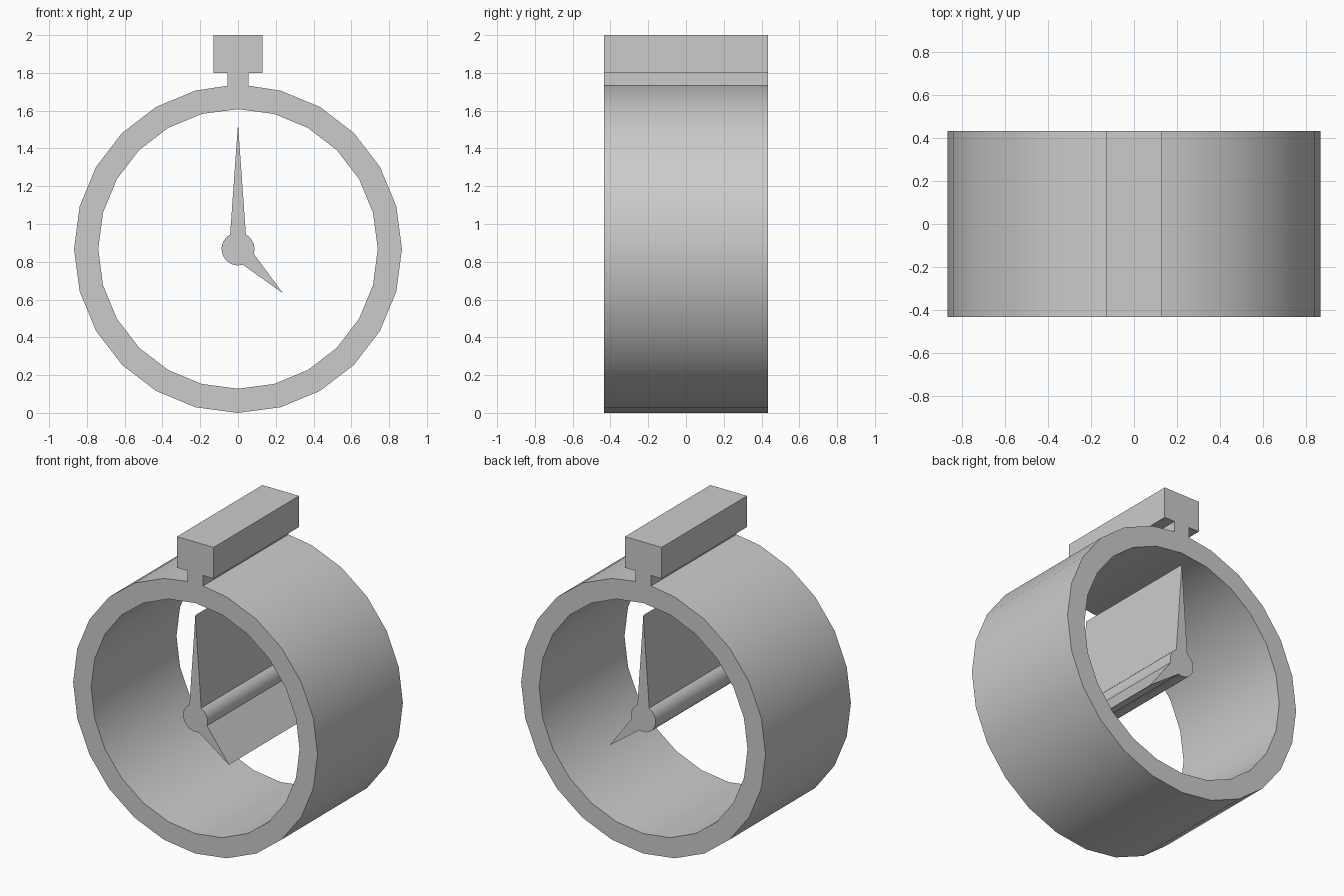
import bpy, bmesh
from math import sin, cos, pi, radians

if "Cube" in bpy.data.objects:
    bpy.data.objects.remove(bpy.data.objects["Cube"])

CZ = 0.868      # height of the dial centre
HALF = 0.433    # half depth


def arc(r, a0, a1, n):
    """n + 1 points from angle a0 to a1 (degrees) around the dial centre."""
    pts = []
    for i in range(n + 1):
        a = radians(a0 + (a1 - a0) * i / n)
        pts.append((r * cos(a), CZ + r * sin(a)))
    return pts


def extruded(name, loops):
    """Fill closed x/z outlines (inner ones become holes) and extrude along y."""
    cu = bpy.data.curves.new(name, 'CURVE')
    cu.dimensions = '2D'
    cu.fill_mode = 'BOTH'
    cu.extrude = HALF
    for pts in loops:
        sp = cu.splines.new('POLY')
        sp.points.add(len(pts) - 1)
        for p, (x, z) in zip(sp.points, pts):
            p.co = (x, z, 0, 1)
        sp.use_cyclic_u = True
    ob = bpy.data.objects.new(name, cu)
    bpy.context.collection.objects.link(ob)
    ob.rotation_euler = (pi / 2, 0, 0)
    bpy.ops.object.select_all(action='DESELECT')
    ob.select_set(True)
    bpy.context.view_layer.objects.active = ob
    bpy.ops.object.convert(target='MESH')
    ob = bpy.context.view_layer.objects.active
    bpy.ops.object.transform_apply(location=False, rotation=True, scale=False)
    bm = bmesh.new()
    bm.from_mesh(ob.data)
    bmesh.ops.remove_doubles(bm, verts=bm.verts, dist=1e-5)
    bmesh.ops.recalc_face_normals(bm, faces=bm.faces)
    bm.to_mesh(ob.data)
    bm.free()
    bpy.ops.object.shade_smooth_by_angle(angle=radians(30))
    return ob


# Case: 24-sided ring with the neck and crown on top
crown = [(-0.055, 1.732), (-0.055, 1.80), (-0.13, 1.80), (-0.13, 2.0),
         (0.13, 2.0), (0.13, 1.80), (0.055, 1.80), (0.055, 1.732)]
outer = arc(0.868, 105, 435, 22)        # counter-clockwise, leaves the top open
inner = arc(0.74, 0, 345, 23)
extruded("watch_case", [outer + crown[::-1], inner])

# Hands: round hub with a long hand upward and a short hand toward lower right
hub = 0.087
hands = (arc(hub, 118.6, 287, 14) + [(0.238, 0.633)]
         + arc(hub, 343, 421.4, 7) + [(0, 1.53)])
extruded("hands", [hands])
